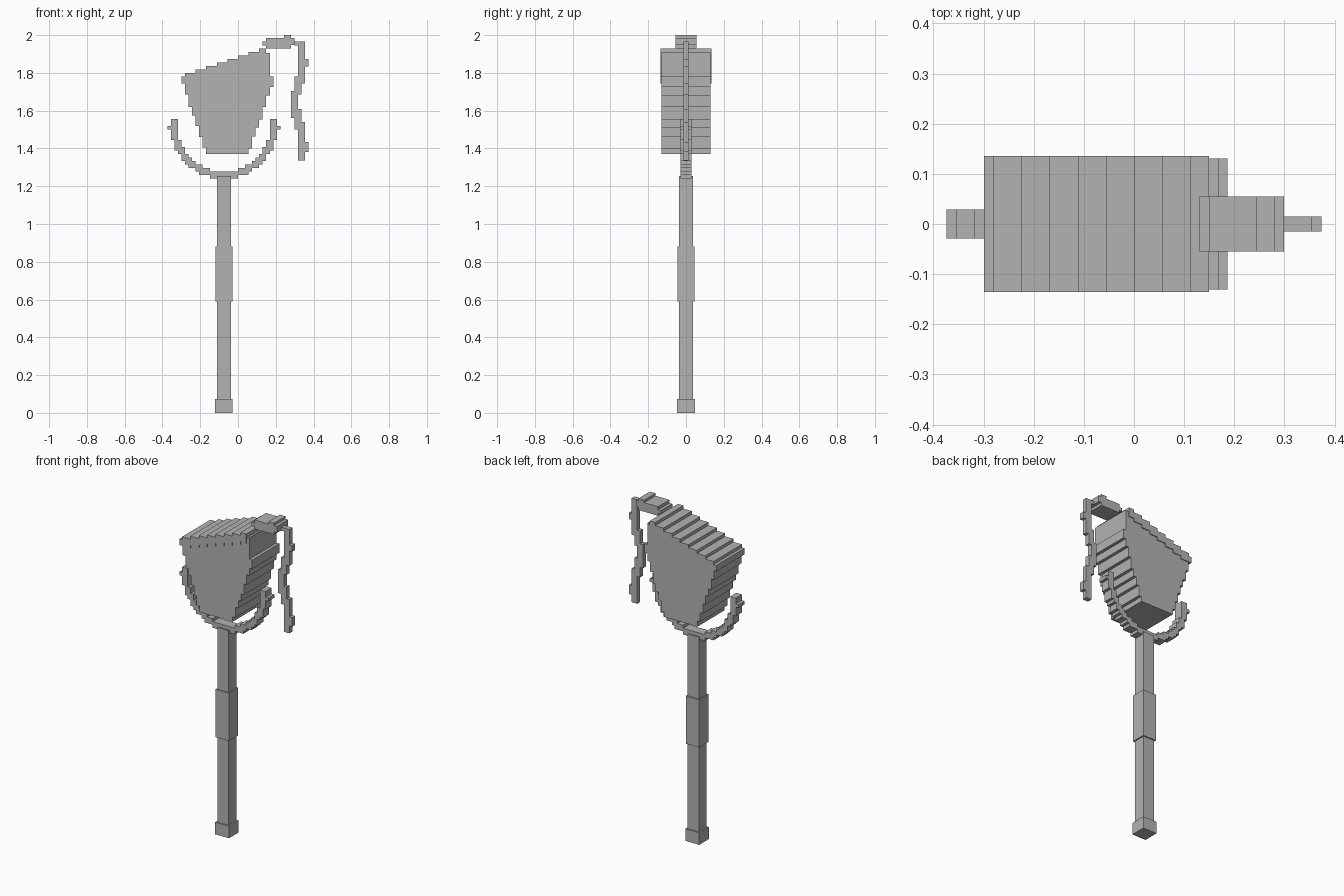
import bpy
import bmesh
import math

U = 2 / 107          # size of one block step
cube = bpy.data.objects.get("Cube")
if cube:
    bpy.data.objects.remove(cube, do_unlink=True)

grey = bpy.data.materials.new("plain_grey")
grey.use_nodes = True
COLOUR = (0.45, 0.45, 0.45, 1)
grey.diffuse_color = COLOUR
grey.node_tree.nodes["Principled BSDF"].inputs["Base Color"].default_value = COLOUR


def prism(name, outlines, half):
    """Extrude closed (x, z) outlines evenly to both sides of y = 0."""
    bm = bmesh.new()
    for outline in outlines:
        face = bm.faces.new([bm.verts.new((x, -half, z)) for x, z in outline])
        ext = bmesh.ops.extrude_face_region(bm, geom=[face])
        moved = [v for v in ext["geom"] if isinstance(v, bmesh.types.BMVert)]
        bmesh.ops.translate(bm, verts=moved, vec=(0, 2 * half, 0))
    bmesh.ops.recalc_face_normals(bm, faces=bm.faces)
    mesh = bpy.data.meshes.new(name)
    bm.to_mesh(mesh)
    bm.free()
    mesh.materials.append(grey)
    obj = bpy.data.objects.new(name, mesh)
    bpy.context.collection.objects.link(obj)
    return obj


def rect(x0, x1, z0, z1):
    """Rectangle with x in block steps."""
    return [(x0 * U, z0), (x1 * U, z0), (x1 * U, z1), (x0 * U, z1)]


def stairs(xs, zs):
    """Points of a flight: tread i spans xs[i]..xs[i+1] at height zs[i]."""
    pts = []
    for i, z in enumerate(zs):
        pts += [(xs[i] * U, z), (xs[i + 1] * U, z)]
    return pts


def risers(xs, zs):
    """Points of a stepped wall: xs[i] spans zs[i]..zs[i+1]."""
    pts = []
    for i, x in enumerate(xs):
        pts += [(x * U, zs[i]), (x * U, zs[i + 1])]
    return pts


# Pole, grip and foot
AXIS = -4
for name, half, z0, z1 in (("pole", 2, 0.05, 1.255),
                           ("grip", 2.4, 0.59, 0.88),
                           ("foot", 2.5, 0, 0.073)):
    prism(name, [rect(AXIS - half, AXIS + half, z0, z1)], half * U)

# Stepped lid sloping up to the right
lid_x = [-16, -15, -12, -9, -6, -3, 0, 3, 6, 8]
lid_top = [1.78 + i * U for i in range(9)]
lid_low = [max(z - 3 * U, 1.743) for z in lid_top]
prism("lid", [stairs(lid_x, lid_top) + stairs(lid_x, lid_low)[::-1]], 0.1355)

# Tapering bucket with stepped walls
left = risers([-15, -14, -13, -12, -11, -10, -9],
              [1.743, 1.685, 1.62, 1.575, 1.52, 1.46, 1.405, 1.37])
right = risers([3, 4, 5, 6, 7, 8, 9, 10, 9],
               [1.37, 1.40, 1.463, 1.51, 1.553, 1.62, 1.68, 1.725, 1.78, 1.91])
top = stairs([-15] + lid_x[2:8] + [9], [z - 0.006 for z in lid_top[1:8]])
prism("bucket", [left + right + top[::-1]], 0.131)

# Round cradle made of rows of blocks
HUB = 1.52


def chord(radius, row):
    return round(math.sqrt(max(radius ** 2 - (row + 0.5) ** 2, 0)))


rows = range(15)
outer = [chord(15, r) for r in rows]
inner = [min(chord(13, r), outer[r] - 1) if r < 13 else 0 for r in rows]
depth = [HUB - r * U for r in range(16)]
outside = risers([AXIS + x for x in outer], depth)
inside = risers([AXIS + x for x in inner[:13]], depth)
half_ring = outside + inside[::-1]


def mirrored(points):
    return [(2 * AXIS * U - x, z) for x, z in points]


tip = 1.555
ring = ([((AXIS + 15) * U, tip)] + outside + mirrored(outside)[::-1]
        + [((AXIS - 15) * U, tip), ((AXIS - 13) * U, tip)]
        + mirrored(inside) + inside[::-1] + [((AXIS + 13) * U, tip)])
knob = rect(AXIS + 15, AXIS + 16, 1.50, 1.52)
prism("cradle", [ring, knob, mirrored(knob)], 0.029)

# Stepped hook reaching out from the top of the lid
prism("hook", [rect(7, 10, 1.945, 1.966), rect(8, 13, 1.93, 1.985),
               rect(13, 15, 1.93, 2.0), rect(15, 16, 1.947, 1.985)], 0.055)

# Wavy hanging strap
prism("strap", [rect(16, 18, 1.945, 1.966), rect(17, 19, 1.745, 1.966),
                rect(19, 20, 1.835, 1.873), rect(16, 18, 1.685, 1.782),
                rect(15, 17, 1.56, 1.705), rect(16, 18, 1.5, 1.61),
                rect(17, 19, 1.335, 1.54), rect(19, 20, 1.38, 1.435)], 0.0145)
